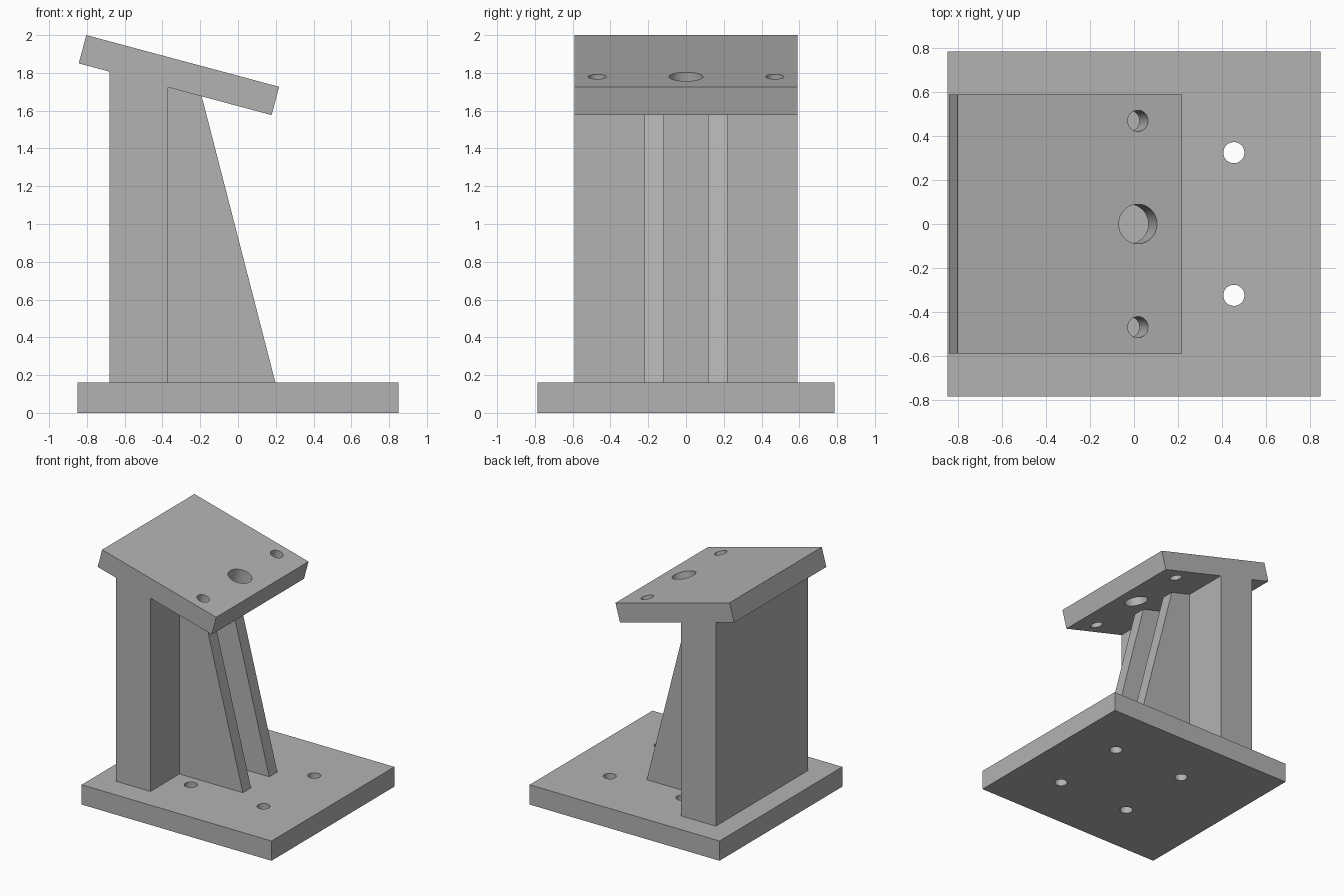
import bpy, math
from mathutils import Vector

cube = bpy.data.objects.get("Cube")
if cube:
    bpy.data.objects.remove(cube, do_unlink=True)

GREY = (0.45, 0.45, 0.45, 1)
steel = bpy.data.materials.new("plain grey")
steel.use_nodes = True
steel.diffuse_color = GREY
steel.node_tree.nodes["Principled BSDF"].inputs["Base Color"].default_value = GREY

TILT = math.radians(15)
TOP_CORNER = Vector((-0.803, 0, 2.0))
ALONG = Vector((math.cos(TILT), 0, -math.sin(TILT)))
NORMAL = Vector((math.sin(TILT), 0, math.cos(TILT)))
LENGTH, THICK, BASE_TOP, HALF_WIDTH = 1.057, 0.155, 0.16, 0.59


def underside(x):
    """Height of the tilted plate's lower face at x."""
    low = TOP_CORNER - NORMAL * THICK
    return low.z - (x - low.x) * math.tan(TILT)


def extrude_profile(name, profile, y0, y1):
    """Solid from an (x, z) outline swept along y."""
    n = len(profile)
    verts = [(x, y, z) for y in (y0, y1) for x, z in profile]
    faces = [list(range(n)), list(range(2 * n - 1, n - 1, -1))]
    faces += [[i, i + n, (i + 1) % n + n, (i + 1) % n] for i in range(n)]
    mesh = bpy.data.meshes.new(name)
    mesh.from_pydata(verts, [], faces)
    mesh.materials.append(steel)
    obj = bpy.data.objects.new(name, mesh)
    bpy.context.collection.objects.link(obj)
    return obj


def drill(obj, centre, radius, tilt=0):
    """Cut a round through hole and bake it into the part."""
    bpy.ops.mesh.primitive_cylinder_add(vertices=48, radius=radius, depth=0.5,
                                        location=centre, rotation=(0, tilt, 0))
    cutter = bpy.context.object
    cutter.hide_render = True
    cutter.data.materials.append(steel)
    mod = obj.modifiers.new("hole", "BOOLEAN")
    mod.operation, mod.solver, mod.object = "DIFFERENCE", "EXACT", cutter
    bpy.ops.object.select_all(action="DESELECT")
    bpy.context.view_layer.objects.active = obj
    obj.select_set(True)
    bpy.ops.object.modifier_apply(modifier=mod.name)
    bpy.data.objects.remove(cutter, do_unlink=True)


# Base plate with four bolt holes
base = extrude_profile("base_plate", [(-0.85, 0), (0.85, 0), (0.85, BASE_TOP), (-0.85, BASE_TOP)],
                       -0.785, 0.785)
for x in (-0.195, 0.455):
    for y in (-0.325, 0.325):
        drill(base, (x, y, 0.08), 0.048)

# Upright column, cut to the slope of the top plate
BACK, FRONT = -0.68, -0.37
extrude_profile("column", [(BACK, BASE_TOP), (FRONT, BASE_TOP),
                           (FRONT, underside(FRONT)), (BACK, underside(BACK))],
                -HALF_WIDTH, HALF_WIDTH)

# Pair of tapered stiffening ribs
RIB_TIP = -0.192
for side, y0, y1 in (("right", -0.22, -0.117), ("left", 0.117, 0.22)):
    extrude_profile("rib_" + side, [(FRONT, BASE_TOP), (0.198, BASE_TOP),
                                    (RIB_TIP, underside(RIB_TIP)), (FRONT, underside(FRONT))], y0, y1)

# Tilted top plate with one large and two small holes square to its face
down = NORMAL * THICK
corners = [TOP_CORNER - down, TOP_CORNER + ALONG * LENGTH - down,
           TOP_CORNER + ALONG * LENGTH, TOP_CORNER]
top = extrude_profile("top_plate", [(c.x, c.z) for c in corners], -HALF_WIDTH, HALF_WIDTH)
hole = TOP_CORNER + ALONG * 0.85 - down / 2
for y, radius in ((-0.47, 0.048), (0, 0.09), (0.47, 0.048)):
    drill(top, (hole.x, y, hole.z), radius, TILT)

# Smooth hole walls, crisp edges
for obj in (base, top):
    bpy.ops.object.select_all(action="DESELECT")
    bpy.context.view_layer.objects.active = obj
    obj.select_set(True)
    bpy.ops.object.shade_smooth_by_angle(angle=math.radians(30))
